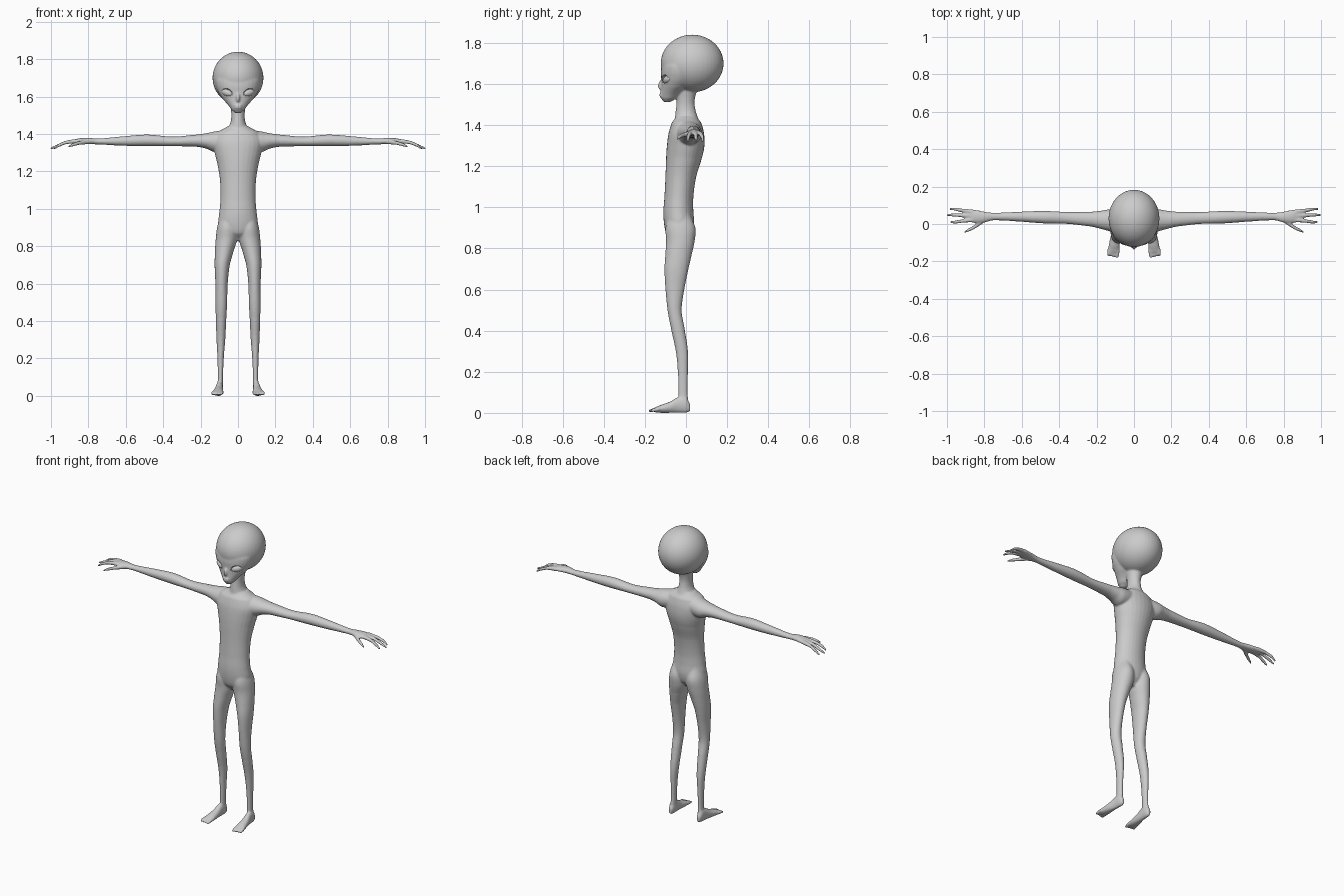
import bpy, bmesh, math
from mathutils import Vector, Matrix, Euler

if "Cube" in bpy.data.objects:
    bpy.data.objects.remove(bpy.data.objects["Cube"])

skin = bpy.data.materials.new("grey skin")
skin.use_nodes = True
grey = (0.6, 0.6, 0.6, 1)
skin.diffuse_color = grey
skin.node_tree.nodes["Principled BSDF"].inputs["Base Color"].default_value = grey

SIDES = (1, -1)
SEGMENTS = 28


def spline(rows, steps=5):
    """Smooth in-between rows through the given cross-sections."""
    result = []
    for i in range(len(rows) - 1):
        p0, p1 = Vector(rows[max(i - 1, 0)]), Vector(rows[i])
        p2, p3 = Vector(rows[i + 1]), Vector(rows[min(i + 2, len(rows) - 1)])
        for s in range(steps):
            t = s / steps
            m1, m2 = (p2 - p0) / 2, (p3 - p1) / 2
            p = p1.lerp(p2, t * t * (3 - 2 * t))
            p += m1 * (t * (1 - t) ** 2) - m2 * (t * t * (1 - t))
            p[0] = p1[0] + (p2[0] - p1[0]) * t
            result.append(p)
    return result + [Vector(rows[-1])]


def loft(bm, axis, rows, side=1):
    """Closed elliptical tube; a row is (position, low a, high a, low b, high b)."""
    def place(t, a, b):
        x, y, z = {"x": (t, a, b), "y": (a, t, b), "z": (a, b, t)}[axis]
        return bm.verts.new((x * side, y, z))

    rings = []
    for t, a0, a1, b0, b1 in spline(rows):
        ring = []
        for k in range(SEGMENTS):
            ang = math.tau * k / SEGMENTS
            ring.append(place(t, (a0 + a1) / 2 + (a1 - a0) / 2 * math.cos(ang),
                              (b0 + b1) / 2 + (b1 - b0) / 2 * math.sin(ang)))
        rings.append(ring)
    for low, high in zip(rings, rings[1:]):
        for k in range(SEGMENTS):
            n = (k + 1) % SEGMENTS
            bm.faces.new((low[k], low[n], high[n], high[k]))
    bm.faces.new(rings[0])
    bm.faces.new(rings[-1])


def digit(bm, axis, points, side):
    """Finger or toe; a point is (position, a, b, radius)."""
    loft(bm, axis, [(t, a - r, a + r, b - r, b + r) for t, a, b, r in points], side)


def ball(bm, centre, radii, turn=(0, 0, 0)):
    matrix = Matrix.LocRotScale(Vector(centre), Euler(turn), Vector(radii))
    bmesh.ops.create_uvsphere(bm, u_segments=40, v_segments=24, radius=1, matrix=matrix)


def finish(bm, name):
    bmesh.ops.recalc_face_normals(bm, faces=bm.faces)
    for face in bm.faces:
        face.smooth = True
    mesh = bpy.data.meshes.new(name)
    bm.to_mesh(mesh)
    bm.free()
    mesh.materials.append(skin)
    obj = bpy.data.objects.new(name, mesh)
    bpy.context.collection.objects.link(obj)
    return obj


def centred(rows):
    return [(z, -w, w, front, back) for z, w, front, back in rows]


body = bmesh.new()

# Torso and neck
loft(body, "z", centred([
    (0.83, 0.03, -0.06, 0), (0.87, 0.09, -0.095, 0.03), (0.92, 0.106, -0.107, 0.04),
    (0.98, 0.1, -0.11, 0.036), (1.05, 0.094, -0.105, 0.036), (1.15, 0.096, -0.1, 0.05),
    (1.24, 0.11, -0.097, 0.077), (1.3, 0.125, -0.093, 0.09), (1.36, 0.135, -0.085, 0.088),
    (1.41, 0.11, -0.07, 0.075), (1.44, 0.06, -0.05, 0.055)]))
loft(body, "z", centred([
    (1.38, 0.08, -0.065, 0.07), (1.43, 0.055, -0.055, 0.06), (1.47, 0.038, -0.05, 0.047),
    (1.52, 0.037, -0.045, 0.042), (1.6, 0.05, -0.05, 0.06)]))

# Cranium, tapering face, nose and lips
ball(body, (0, 0.03, 1.7), (0.136, 0.153, 0.14))
loft(body, "z", centred([
    (1.512, 0.016, -0.108, -0.075), (1.53, 0.035, -0.121, -0.045),
    (1.555, 0.053, -0.122, -0.02), (1.585, 0.08, -0.12, 0.02), (1.62, 0.104, -0.12, 0.05),
    (1.66, 0.118, -0.122, 0.06), (1.7, 0.118, -0.115, 0.06), (1.74, 0.09, -0.09, 0.06)]))
ball(body, (0, -0.12, 1.595), (0.011, 0.016, 0.026), (-0.2, 0, 0))
for height in (1.541, 1.553):
    ball(body, (0, -0.118, height), (0.021, 0.012, 0.006))

for side in SIDES:
    # Arm, wrist and palm
    loft(body, "x", [
        (0.05, -0.06, 0.07, 1.31, 1.425), (0.13, -0.04, 0.078, 1.305, 1.413),
        (0.17, -0.028, 0.072, 1.322, 1.404), (0.22, -0.015, 0.066, 1.332, 1.397),
        (0.35, 0, 0.064, 1.335, 1.386), (0.48, 0.003, 0.07, 1.335, 1.397),
        (0.6, 0.012, 0.066, 1.337, 1.389), (0.75, 0.02, 0.06, 1.344, 1.376),
        (0.8, 0.008, 0.066, 1.346, 1.38), (0.85, 0.005, 0.076, 1.347, 1.377),
        (0.885, 0.013, 0.075, 1.347, 1.369)], side)
    # Thumb and three fingers
    digit(body, "x", [(0.79, 0.025, 1.36, 0.013), (0.85, -0.013, 1.352, 0.011),
                      (0.885, -0.032, 1.342, 0.009), (0.908, -0.042, 1.333, 0.006)], side)
    for base, tip, reach in ((0.022, 0.01, 0.982), (0.044, 0.048, 1.004), (0.066, 0.08, 0.985)):
        digit(body, "x", [(0.86, base, 1.362, 0.012), (0.92, (base + tip) / 2, 1.355, 0.01),
                          (0.96, tip, 1.339, 0.009), (reach, tip, 1.323, 0.006)], side)

    # Leg
    loft(body, "z", [
        (0.03, 0.08, 0.11, -0.04, 0.015), (0.1, 0.08, 0.108, -0.037, 0.008),
        (0.2, 0.076, 0.11, -0.04, 0.01), (0.3, 0.068, 0.115, -0.05, 0.01),
        (0.42, 0.062, 0.119, -0.075, -0.008), (0.5, 0.058, 0.12, -0.09, -0.021),
        (0.6, 0.055, 0.121, -0.1, -0.008), (0.7, 0.044, 0.125, -0.105, 0.012),
        (0.78, 0.022, 0.123, -0.1, 0.03), (0.84, 0.004, 0.119, -0.097, 0.043),
        (0.9, 0.004, 0.112, -0.1, 0.046), (0.97, 0.015, 0.095, -0.085, 0.02)], side)
    # Foot and toes
    loft(body, "y", [
        (-0.15, 0.08, 0.138, 0.002, 0.028), (-0.12, 0.077, 0.136, 0, 0.04),
        (-0.08, 0.079, 0.128, 0, 0.054), (-0.04, 0.08, 0.119, 0, 0.076),
        (0, 0.08, 0.115, 0, 0.08), (0.02, 0.087, 0.108, 0.006, 0.045)], side)
    for k in range(4):
        x = 0.085 + 0.016 * k
        digit(body, "y", [(-0.182 + 0.004 * k, x + 0.004, 0.01, 0.006),
                          (-0.16, x + 0.002, 0.014, 0.009), (-0.13, x, 0.018, 0.009)], side)

body = finish(body, "body")

# Eye sockets and almond eyes
sockets, eyes = bmesh.new(), bmesh.new()
for side in SIDES:
    turn = (0, -0.3 * side, 0.5 * side)
    ball(sockets, (0.06 * side, -0.112, 1.622), (0.037, 0.02, 0.021), turn)
    ball(eyes, (0.058 * side, -0.091, 1.621), (0.034, 0.018, 0.019), turn)
sockets = finish(sockets, "socket_cutter")
sockets.hide_render = True
eyes = finish(eyes, "eyes")

# Fuse the parts into one smooth skin, then hollow the sockets
fuse = body.modifiers.new("fuse", "REMESH")
fuse.mode = "VOXEL"
fuse.voxel_size = 0.005
fuse.use_smooth_shade = True
soften = body.modifiers.new("soften", "SMOOTH")
soften.factor = 0.5
soften.iterations = 6
carve = body.modifiers.new("carve", "BOOLEAN")
carve.operation = "DIFFERENCE"
carve.object = sockets

bpy.context.view_layer.update()
graph = bpy.context.evaluated_depsgraph_get()
skin_mesh = bpy.data.meshes.new_from_object(body.evaluated_get(graph))
body.modifiers.clear()
body.data = skin_mesh
bpy.data.objects.remove(sockets)
